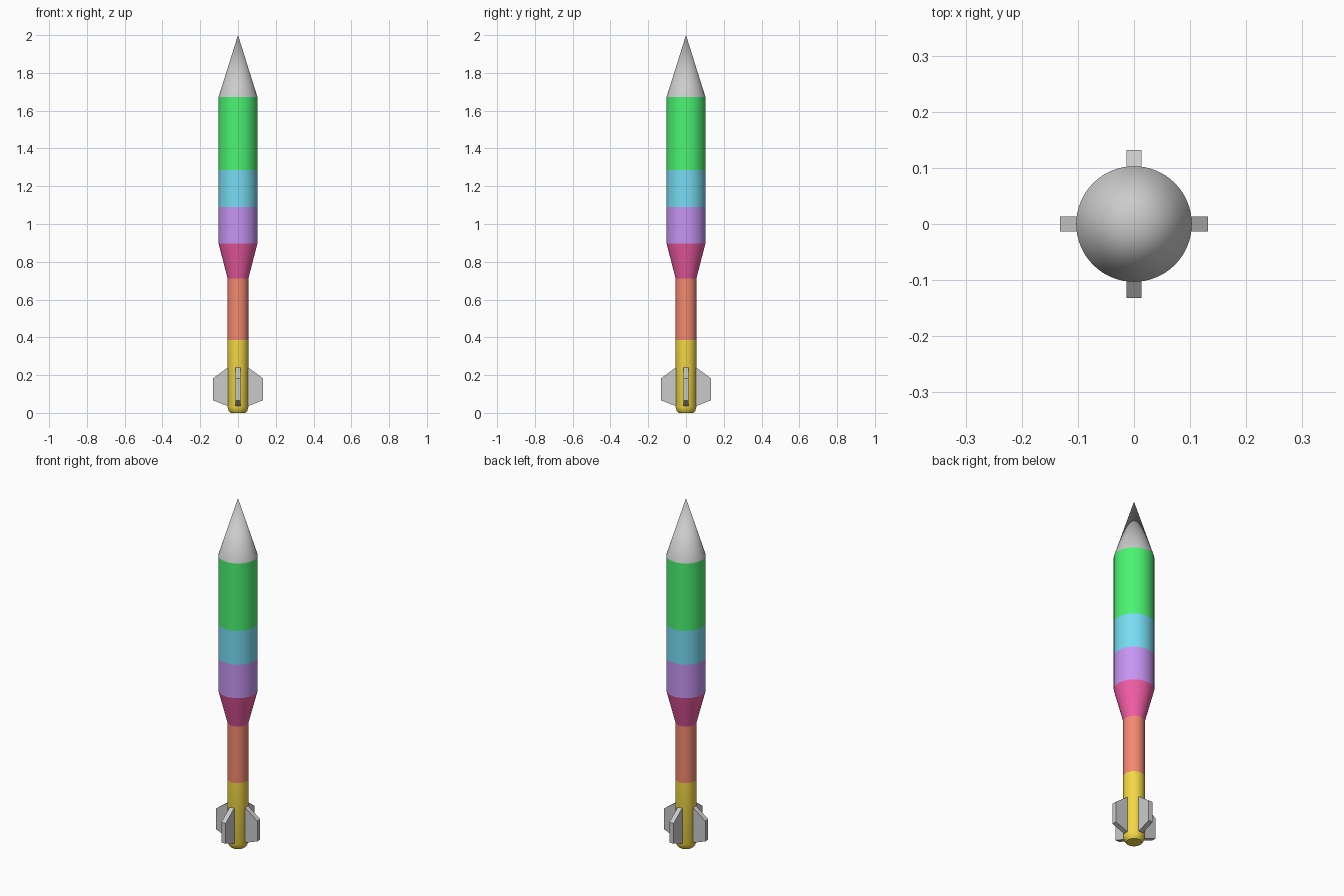
import bpy, bmesh
from math import cos, sin, pi, radians
from mathutils import Matrix

if "Cube" in bpy.data.objects:
    bpy.data.objects.remove(bpy.data.objects["Cube"])

SIDES = 64


def finish(bm, name, colour=None, angle=None):
    bmesh.ops.recalc_face_normals(bm, faces=bm.faces)
    mesh = bpy.data.meshes.new(name)
    bm.to_mesh(mesh)
    bm.free()
    obj = bpy.data.objects.new(name, mesh)
    bpy.context.collection.objects.link(obj)
    if colour:
        mat = bpy.data.materials.new(name + "_colour")
        mat.diffuse_color = (*colour, 1)
        mat.use_nodes = True
        mat.node_tree.nodes["Principled BSDF"].inputs["Base Color"].default_value = mat.diffuse_color
        mesh.materials.append(mat)
    if angle:
        bpy.ops.object.select_all(action='DESELECT')
        obj.select_set(True)
        bpy.context.view_layer.objects.active = obj
        bpy.ops.object.shade_smooth_by_angle(angle=radians(angle))
    return obj


def lathe(name, profile, colour=None):
    """Revolve (radius, z) points around z; a radius of 0 becomes a tip."""
    bm = bmesh.new()
    rings = []
    for r, z in profile:
        n = SIDES if r > 0 else 1
        rings.append([bm.verts.new((r * cos(2 * pi * i / SIDES),
                                    r * sin(2 * pi * i / SIDES), z))
                      for i in range(n)])
    for a, b in zip(rings, rings[1:]):
        for i in range(SIDES):
            j = (i + 1) % SIDES
            quad = [a[i % len(a)], a[j % len(a)], b[j % len(b)], b[i % len(b)]]
            bm.faces.new(list(dict.fromkeys(quad)))
    if profile[0][1] == 0:                      # close the tail end
        bm.faces.new(rings[0])
    # open bands: make sure normals point outwards
    obj = finish(bm, name, colour, 30)
    mid = obj.data.polygons[0]
    if mid.normal.x * mid.center.x + mid.normal.y * mid.center.y < 0:
        obj.data.flip_normals()
    return obj


R, r = 0.103, 0.055     # wide body and narrow tail radius

# body bands, from tail to nose
lathe("tail_section", [(0.04, 0), (0.049, 0.011), (r, 0.03), (r, 0.386)], (0.9, 0.69, 0.06))
lathe("lower_tube", [(r, 0.386), (r, 0.712)], (0.9, 0.25, 0.165))
lathe("tapered_collar", [(r, 0.712), (R, 0.897)], (0.9, 0.11, 0.38))
lathe("lower_body_band", [(R, 0.897), (R, 1.09)], (0.57, 0.30, 0.9))
lathe("middle_body_band", [(R, 1.09), (R, 1.285)], (0.185, 0.72, 0.9))
lathe("upper_body_band", [(R, 1.285), (R, 1.672)], (0.07, 0.9, 0.17))
lathe("nose_cone", [(R, 1.672), (0, 2.0)])

# four tail fins
FIN = [(0.03, 0.037), (r, 0.037), (0.132, 0.066), (0.132, 0.183), (r, 0.24), (0.03, 0.24)]
for k in range(4):
    bm = bmesh.new()
    face = bm.faces.new([bm.verts.new((x, -0.0135, z)) for x, z in FIN])
    ext = bmesh.ops.extrude_face_region(bm, geom=[face], use_keep_orig=True)
    bmesh.ops.translate(bm, vec=(0, 0.027, 0),
                        verts=[v for v in ext["geom"] if isinstance(v, bmesh.types.BMVert)])
    bmesh.ops.rotate(bm, verts=bm.verts, matrix=Matrix.Rotation(k * pi / 2, 3, 'Z'))
    finish(bm, f"fin_{k + 1}")
